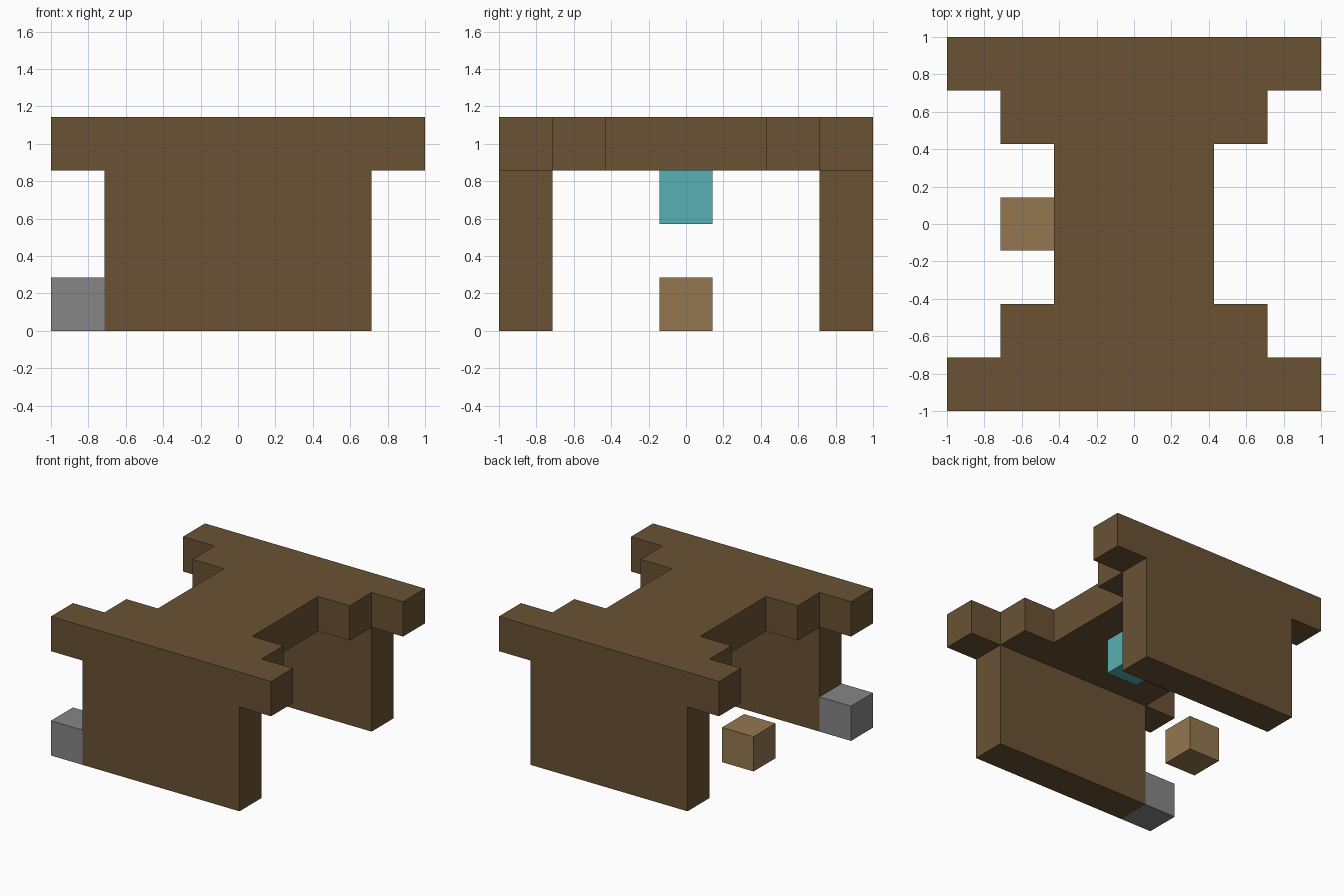
import bpy
import bmesh
from mathutils import Vector

U = 2 / 7  # one block of the modelling grid

cube = bpy.data.objects.get("Cube")
if cube:
    bpy.data.objects.remove(cube, do_unlink=True)


def linear(c):
    c /= 255
    return c / 12.92 if c <= 0.04045 else ((c + 0.055) / 1.055) ** 2.4


def material(name, *rgb):
    mat = bpy.data.materials.new(name)
    mat.use_nodes = True
    colour = [linear(c) for c in rgb] + [1]
    mat.diffuse_color = colour
    mat.node_tree.nodes["Principled BSDF"].inputs["Base Color"].default_value = colour
    return mat


def prism(name, outline, z0, z1, mat):
    """Extrude a counter-clockwise plan outline, in grid blocks, from z0 to z1."""
    bm = bmesh.new()
    base = bm.faces.new([bm.verts.new((x * U, y * U, z0 * U)) for x, y in outline])
    top = bmesh.ops.extrude_face_region(bm, geom=[base])["geom"]
    verts = [v for v in top if isinstance(v, bmesh.types.BMVert)]
    bmesh.ops.translate(bm, verts=verts, vec=Vector((0, 0, (z1 - z0) * U)))
    bmesh.ops.recalc_face_normals(bm, faces=bm.faces)
    mesh = bpy.data.meshes.new(name)
    bm.to_mesh(mesh)
    bm.free()
    mesh.materials.append(mat)
    obj = bpy.data.objects.new(name, mesh)
    bpy.context.collection.objects.link(obj)
    return obj


def box(name, x, y, z, mat, width=1, height=1):
    """Block centred on x, y with its underside at z."""
    w = width / 2
    outline = [(x - w, y - 0.5), (x + w, y - 0.5), (x + w, y + 0.5), (x - w, y + 0.5)]
    return prism(name, outline, z, z + height, mat)


brown = material("dark brown wood", 106, 82, 52)
tan = material("light tan wood", 148, 119, 79)
grey = material("stone grey", 134, 134, 134)
teal = material("teal", 89, 176, 180)

# Stepped deck: one quarter of the outline mirrored in both axes
quarter = [(3.5, 3.5), (3.5, 2.5), (2.5, 2.5), (2.5, 1.5), (1.5, 1.5)]
half = quarter + [(x, -y) for x, y in reversed(quarter)]
outline = half + [(-x, -y) for x, y in half]
deck = prism("deck", outline, 3, 4, brown)

# End walls, merged into the deck
for name, y in (("front_wall", -3), ("back_wall", 3)):
    wall = box(name, 0, y, 0, brown, width=5, height=3.5)
    wall.hide_render = True
    wall.hide_set(True)
    union = deck.modifiers.new(name, 'BOOLEAN')
    union.operation = 'UNION'
    union.solver = 'EXACT'
    union.object = wall
flat = deck.modifiers.new("clean flat faces", 'DECIMATE')
flat.decimate_type = 'DISSOLVE'

# Loose blocks
box("stone_block", -3, -3, 0, grey)
box("wooden_block", -2, 0, 0, tan)
box("hanging_block", 0, 0, 2, teal)
